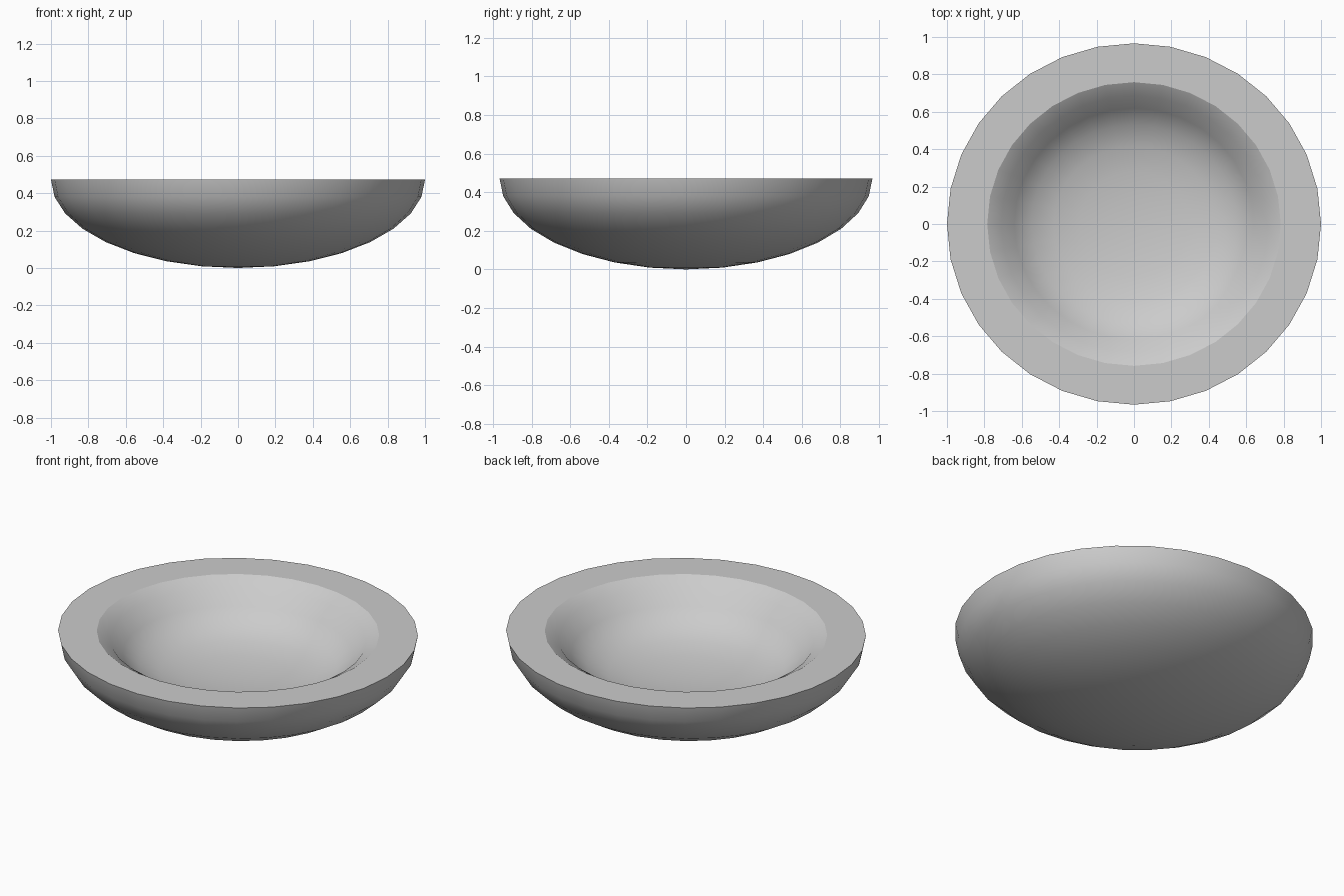
import bpy, bmesh, math

if "Cube" in bpy.data.objects:
    bpy.data.objects.remove(bpy.data.objects["Cube"])

SEG = 32
DEPTH = 0.472   # bowl height
Y_SCALE = 0.966 # slightly oval plan

# outer shell: flattened half sphere, pole to rim; then inner hollow, rim to floor
outer = [(math.sin(a), DEPTH * (1 - math.cos(a)))
         for a in (i * math.pi / 16 for i in range(1, 9))]
inner = [(0.785, 0), (0.71, -0.045), (0.64, -0.13), (0.55, -0.20),
         (0.43, -0.245), (0.29, -0.27), (0.15, -0.283)]
profile = outer + [(r, DEPTH + z) for r, z in inner]

bm = bmesh.new()
rings = []
for r, z in profile:
    rings.append([bm.verts.new((r * math.cos(2 * math.pi * k / SEG),
                                r * Y_SCALE * math.sin(2 * math.pi * k / SEG), z))
                  for k in range(SEG)])
bottom = bm.verts.new((0, 0, 0))
floor = bm.verts.new((0, 0, DEPTH - 0.288))

for k in range(SEG):
    n = (k + 1) % SEG
    for a, b in zip(rings, rings[1:]):
        bm.faces.new((a[k], a[n], b[n], b[k]))
    bm.faces.new((bottom, rings[0][n], rings[0][k]))
    bm.faces.new((floor, rings[-1][k], rings[-1][n]))
bmesh.ops.recalc_face_normals(bm, faces=bm.faces)

mesh = bpy.data.meshes.new("bowl")
bm.to_mesh(mesh)
bm.free()
bowl = bpy.data.objects.new("bowl", mesh)
bpy.context.collection.objects.link(bowl)

# smooth walls, crisp flat rim
bpy.context.view_layer.objects.active = bowl
bowl.select_set(True)
bpy.ops.object.shade_smooth_by_angle(angle=math.radians(27))
